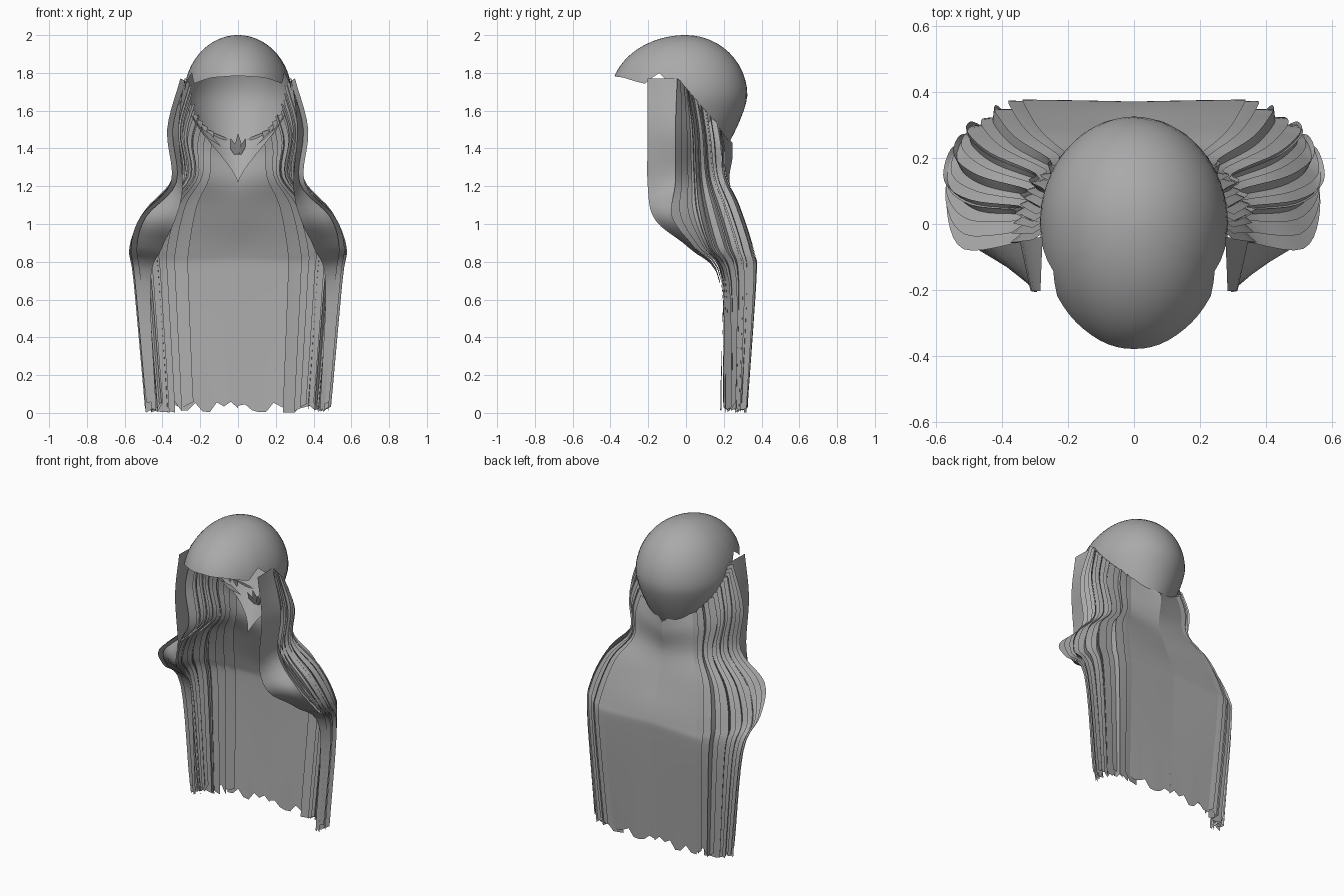
import bpy, math, random
from mathutils import Vector

random.seed(4)
if "Cube" in bpy.data.objects:
    bpy.data.objects.remove(bpy.data.objects["Cube"])

GREY = (0.4, 0.4, 0.4, 1)
hair = bpy.data.materials.new("hair grey")
hair.use_nodes = True
hair.diffuse_color = GREY
hair.node_tree.nodes["Principled BSDF"].inputs["Base Color"].default_value = GREY


def make(name, verts, faces, angle=40):
    mesh = bpy.data.meshes.new(name)
    mesh.from_pydata([tuple(v) for v in verts], [], faces)
    mesh.materials.append(hair)
    obj = bpy.data.objects.new(name, mesh)
    bpy.context.collection.objects.link(obj)
    bpy.ops.object.select_all(action='DESELECT')
    obj.select_set(True)
    bpy.context.view_layer.objects.active = obj
    bpy.ops.object.shade_smooth_by_angle(angle=math.radians(angle))
    return obj


def grid(columns, flip=False):
    """Join equal-length columns of points into quads."""
    n = len(columns[0])
    verts = [p for col in columns for p in col]
    faces = [(i * n + j, i * n + j + 1, (i + 1) * n + j + 1, (i + 1) * n + j)
             for i in range(len(columns) - 1) for j in range(n - 1)]
    return verts, [f[::-1] for f in faces] if flip else faces


def lerp_table(table, x):
    for (a, p), (b, q) in zip(table, table[1:]):
        if x <= b:
            return p + (q - p) * (x - a) / (b - a)
    return table[-1][1]


# Scalp cap: egg-shaped shell, short at the brow and pointed at the nape
RIM = [(0, 1.22), (.5, 1.34), (1, 1.48), (1.5, 1.66), (2, 1.81),
       (2.12, 1.74), (2.6, 1.775), (3.15, 1.785)]
MID, RISE, DROP = 1.68, .32, .46


def cap_point(theta, phi):
    if phi < math.pi / 2:
        r, z = math.sin(phi), MID + RISE * math.cos(phi)
    else:
        s = phi / (math.pi / 2) - 1
        r, z = 1 - .7 * s ** 1.4, MID - DROP * s
    depth = .325 if math.cos(theta) > 0 else .4
    return Vector((.285 * r * math.sin(theta), depth * r * math.cos(theta), z))


cap = []
for i in range(65):
    theta = -math.pi + i * math.pi / 32
    edge = lerp_table(RIM, abs(theta))
    if edge > MID:
        end = math.acos((edge - MID) / RISE)
    else:
        end = math.pi / 2 * (1 + (MID - edge) / DROP)
    cap.append([cap_point(theta, end * max(j, .01) / 24) for j in range(25)])
make("scalp_cap", *grid(cap, True), 60)

# Guide paths for one side, from the temple edge round to the middle of the back
GUIDES = [
    [(.28, -.2, 1.77), (.31, -.2, 1.5), (.29, -.2, 1.2), (.33, -.16, 1.02), (.4, .02, .87), (.46, .18, .68), (.43, .18, .03)],
    [(.28, -.04, 1.77), (.35, -.05, 1.5), (.33, -.05, 1.22), (.49, -.07, 1.04), (.54, .04, .88), (.52, .18, .7), (.46, .19, .03)],
    [(.28, .02, 1.7), (.33, .05, 1.5), (.31, .06, 1.25), (.46, .08, 1.07), (.54, .13, .88), (.52, .22, .7), (.46, .23, .03)],
    [(.25, .1, 1.6), (.29, .12, 1.45), (.27, .14, 1.25), (.41, .2, 1.08), (.48, .26, .88), (.47, .29, .7), (.42, .27, .03)],
    [(.17, .18, 1.5), (.19, .2, 1.4), (.2, .21, 1.25), (.28, .28, 1.1), (.33, .36, .85), (.33, .37, .7), (.3, .32, .03)],
    [(0, .25, 1.43), (0, .25, 1.35), (0, .235, 1.22), (0, .29, 1.05), (0, .365, .85), (0, .37, .7), (0, .33, .03)],
]


def guide(u):
    x = min(max(u, 0), 1) * (len(GUIDES) - 1)
    k = min(int(x), len(GUIDES) - 2)
    return [Vector(a).lerp(Vector(b), x - k) for a, b in zip(GUIDES[k], GUIDES[k + 1])]


def smooth_path(pts, steps=5):
    """Catmull-Rom curve through the points."""
    p = [2 * pts[0] - pts[1]] + pts + [2 * pts[-1] - pts[-2]]
    out = []
    for a, b, c, d in zip(p, p[1:], p[2:], p[3:]):
        for s in range(steps):
            t = s / steps
            out.append(.5 * (2 * b + (c - a) * t + (2 * a - 5 * b + 4 * c - d) * t * t
                             + (3 * b - a - 3 * c + d) * t ** 3))
    return out + [pts[-1]]


def lock(name, side, u0, u1, push, cols=4, jag=.03):
    """One lock of hair: its front edge stands out, its back edge tucks in."""
    columns = []
    for i in range(cols + 1):
        t = i / cols
        col = smooth_path(guide(u0 + (u1 - u0) * t))
        for p in col:
            out = Vector((p.x, p.y - .05, 0)).normalized()
            p += out * push * (1 - 2 * t)
            p.x *= side
        col[-1].z += random.uniform(-jag, jag)
        columns.append(col)
    make(name, *grid(columns, side < 0))


LOCKS = 11
for side, label in ((1, "left"), (-1, "right")):
    lock(f"{label}_temple_lock", side, 0, .2, .004)
    for n in range(LOCKS):
        start = .2 + n * .62 / LOCKS
        lock(f"{label}_side_lock_{n + 1}", side, start, start + .068,
             random.uniform(.018, .03), 2)
    # Inner locks fill the fold behind the cheeks
    for n in range(4):
        start = .3 + n * .11
        lock(f"{label}_inner_lock_{n + 1}", side, start, start + .09, -.035, 2)
    lock(f"{label}_back_lock", side, .8, 1, .004, 8)


def wisp(name, a, b, width):
    """Small tapered blade of hair."""
    a, b, w = Vector(a), Vector(b), Vector(width)
    m = a.lerp(b, .45)
    make(name, [a, m + w, b, m - w], [(0, 1, 2, 3)])


# Loose tuft and wisps inside the nape
for n, x in enumerate((-.04, 0, .04)):
    wisp(f"nape_tuft_{n + 1}", (x, .15, 1.48 - abs(x) * .6), (x * .2, .2, 1.35), (.018, 0, .005))
for side, label in ((1, "left"), (-1, "right")):
    wisp(f"{label}_nape_wisp", (.2 * side, .1, 1.51), (.09 * side, .17, 1.41), (.006, .004, .012))
